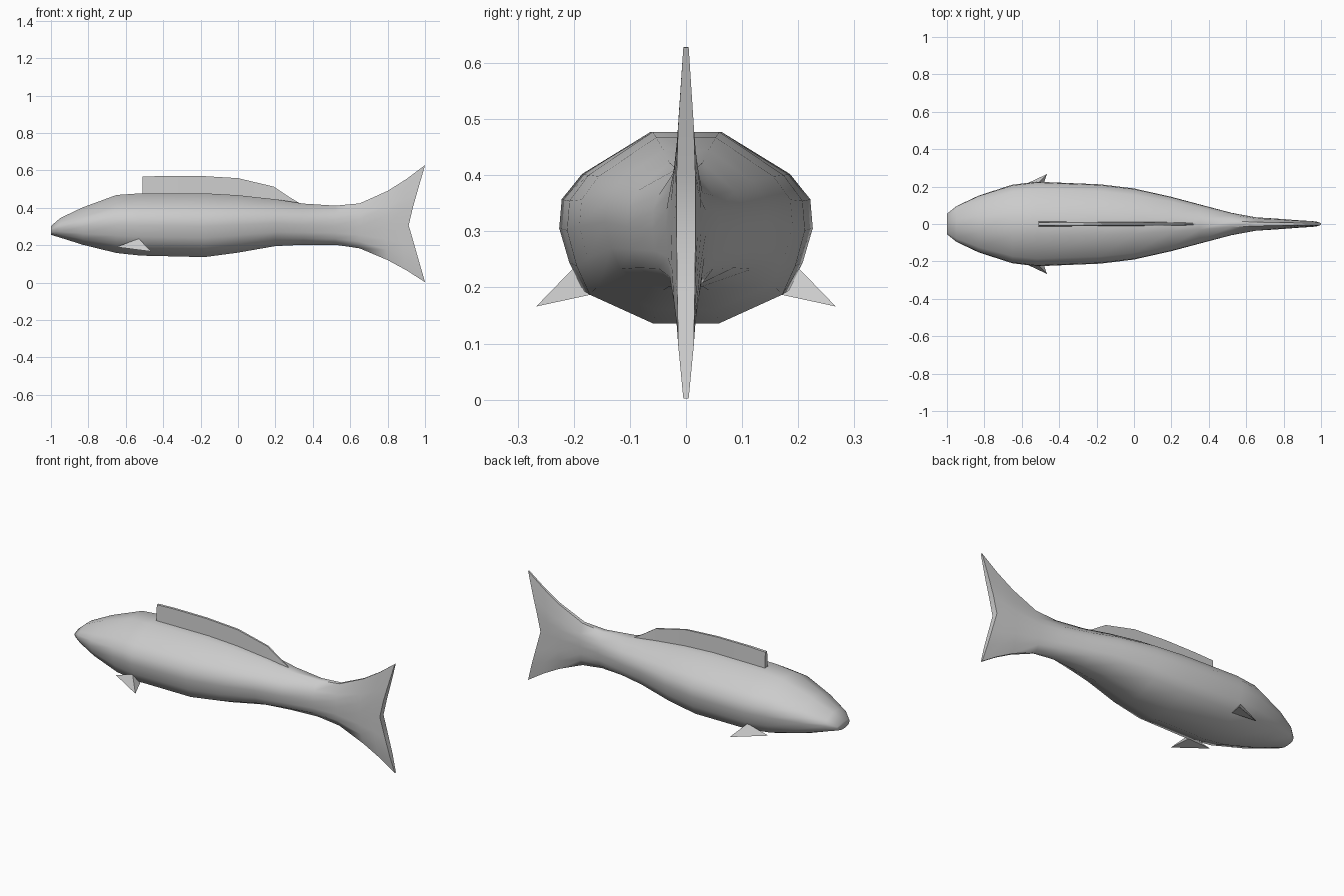
import bpy
import bmesh
import math

if "Cube" in bpy.data.objects:
    bpy.data.objects.remove(bpy.data.objects["Cube"])

grey = bpy.data.materials.new("plain grey")
grey.use_nodes = True
GREY = (0.6, 0.6, 0.6, 1)
grey.diffuse_color = GREY
grey.node_tree.nodes["Principled BSDF"].inputs["Base Color"].default_value = GREY


def add_object(name, verts, faces, angle):
    mesh = bpy.data.meshes.new(name)
    mesh.from_pydata(verts, [], faces)
    bm = bmesh.new()
    bm.from_mesh(mesh)
    bmesh.ops.recalc_face_normals(bm, faces=bm.faces)
    bm.to_mesh(mesh)
    bm.free()
    mesh.materials.append(grey)
    obj = bpy.data.objects.new(name, mesh)
    bpy.context.collection.objects.link(obj)
    bpy.ops.object.select_all(action="DESELECT")
    obj.select_set(True)
    bpy.context.view_layer.objects.active = obj
    bpy.ops.object.shade_smooth_by_angle(angle=math.radians(angle))
    return obj


# Body and tail: one cross-section lofted from nose to tail tips
HALF = [(0.28, 1), (0.82, 0.55), (0.98, 0.28), (1, -0.03), (0.92, -0.4), (0.81, -0.7), (0.28, -1)]
SECTION = HALF + [(-y, z) for y, z in reversed(HALF)]
# x, bottom, top, half width, depth of the notch at mid height
STATIONS = [
    (-1.0, 0.255, 0.302, 0.055, 0),
    (-0.95, 0.24, 0.345, 0.095, 0),
    (-0.83, 0.202, 0.402, 0.152, 0),
    (-0.65, 0.158, 0.468, 0.21, 0),
    (-0.52, 0.144, 0.477, 0.226, 0),
    (-0.18, 0.136, 0.477, 0.212, 0),
    (0.0, 0.16, 0.467, 0.19, 0),
    (0.2, 0.195, 0.445, 0.145, 0),
    (0.35, 0.202, 0.422, 0.105, 0),
    (0.52, 0.202, 0.411, 0.06, 0),
    (0.65, 0.183, 0.423, 0.036, 0),
    (0.8, 0.12, 0.49, 0.027, 0.01),
    (0.9, 0.066, 0.553, 0.021, 0.04),
    (1.0, 0.002, 0.628, 0.017, 0.09),
]
n = len(SECTION)
verts = []
for x, low, high, width, notch in STATIONS:
    mid, half = (low + high) / 2, (high - low) / 2
    for y, z in SECTION:
        verts.append((x - notch * (1 - abs(z)), y * width, mid + z * half))
faces = []
for s in range(len(STATIONS) - 1):
    for i in range(n):
        j = (i + 1) % n
        faces.append((s * n + i, s * n + j, (s + 1) * n + j, (s + 1) * n + i))
for start in (0, (len(STATIONS) - 1) * n):
    for i in range(len(HALF) - 1):
        faces.append((start + i, start + i + 1, start + n - 2 - i, start + n - 1 - i))
add_object("body", verts, faces, 60)

# Dorsal fin: thin blade, widening slightly into the back
TOP = [(-0.51, 0.566), (-0.4, 0.57), (-0.2, 0.57), (0.0, 0.558), (0.19, 0.513), (0.27, 0.46), (0.33, 0.424)]
verts, faces = [], []
for i, (x, z) in enumerate(TOP):
    taper = 1 - 0.6 * i / (len(TOP) - 1)
    base = min(0.44, z - 0.03)
    verts += [(x, -0.016 * taper, base), (x, -0.008 * taper, z),
              (x, 0.008 * taper, z), (x, 0.016 * taper, base)]
for s in range(len(TOP) - 1):
    for i in range(4):
        j = (i + 1) % 4
        faces.append((4 * s + i, 4 * s + j, 4 * s + 4 + j, 4 * s + 4 + i))
faces += [(0, 1, 2, 3), tuple(range(len(verts) - 4, len(verts)))]
add_object("dorsal_fin", verts, faces, 40)

# Pectoral fins: small swept points low on each side
for name, side in (("left_pectoral_fin", 1), ("right_pectoral_fin", -1)):
    pts = [(-0.65, 0.18, 0.19), (-0.53, 0.2, 0.235), (-0.5, 0.17, 0.187), (-0.465, 0.267, 0.166)]
    # the fish faces -x, so the two fins mirror across y
    add_object(name, [(x, side * y, z) for x, y, z in pts],
               [(0, 1, 2), (0, 1, 3), (1, 2, 3), (0, 2, 3)], 30)
